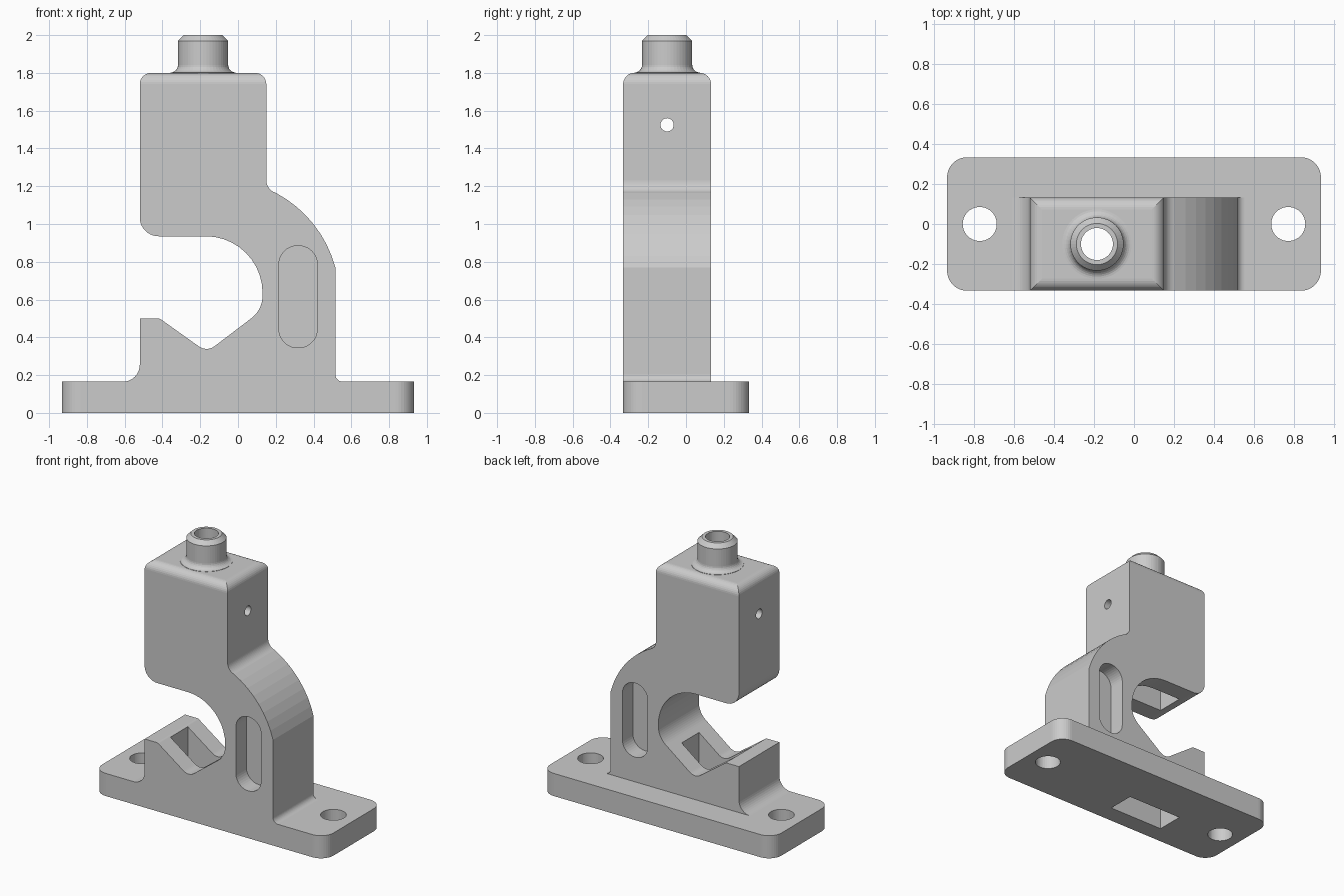
import bpy, bmesh, math
from mathutils import Vector

if "Cube" in bpy.data.objects:
    bpy.data.objects.remove(bpy.data.objects["Cube"])

AX, AY = -0.185, -0.1          # axis of the upper block and spout
Y0, Y1 = -0.333, 0.133         # front and back of the body
MAPS = {'x': lambda u, v, d: (d, u, v),
        'y': lambda u, v, d: (u, d, v),
        'z': lambda u, v, d: (u, v, d)}


def rounded(corners, seg=10):
    """Polygon from (u, v, radius) corners, with rounded corners."""
    pts, n = [], len(corners)
    for i, (u, v, r) in enumerate(corners):
        p = Vector((u, v))
        if r == 0:
            new = [p]
        else:
            a = (Vector(corners[i - 1][:2]) - p).normalized()
            b = (Vector(corners[(i + 1) % n][:2]) - p).normalized()
            half = a.angle(b) / 2
            c = p + (a + b).normalized() * (r / math.sin(half))
            s = p + a * (r / math.tan(half)) - c
            e = p + b * (r / math.tan(half)) - c
            t = s.angle_signed(e)
            new = []
            for k in range(seg + 1):
                w = -t * k / seg
                new.append(c + Vector((s.x * math.cos(w) - s.y * math.sin(w),
                                       s.x * math.sin(w) + s.y * math.cos(w))))
        for q in new:
            if not pts or (q - pts[-1]).length > 1e-4:
                pts.append(q)
    return pts


def circle(u, v, r, n=40):
    return [(u + r * math.cos(2 * math.pi * k / n), v + r * math.sin(2 * math.pi * k / n))
            for k in range(n)]


def rect(u0, u1, v0, v1, r=0):
    return rounded([(u0, v0, r), (u1, v0, r), (u1, v1, r), (u0, v1, r)])


def finish(name, bm):
    bmesh.ops.recalc_face_normals(bm, faces=bm.faces)
    me = bpy.data.meshes.new(name)
    bm.to_mesh(me)
    bm.free()
    ob = bpy.data.objects.new(name, me)
    bpy.context.collection.objects.link(ob)
    return ob


def prism(name, pts, axis, d0, d1, bevel_z=None):
    """Extrude a 2D outline along an axis; optionally round the edges at one height."""
    bm = bmesh.new()
    rings = [[bm.verts.new(MAPS[axis](p[0], p[1], d)) for p in pts] for d in (d0, d1)]
    n = len(pts)
    for ring in rings:
        bm.faces.new(ring)
    for i in range(n):
        j = (i + 1) % n
        bm.faces.new((rings[0][i], rings[0][j], rings[1][j], rings[1][i]))
    bmesh.ops.recalc_face_normals(bm, faces=bm.faces)
    if bevel_z is not None:
        es = [e for e in bm.edges if all(abs(v.co.z - bevel_z) < 1e-4 for v in e.verts)]
        bmesh.ops.bevel(bm, geom=es, offset=0.06, segments=8, profile=0.5, affect='EDGES')
    return finish(name, bm)


def lathe(name, prof, cx, cy, n=48):
    bm = bmesh.new()
    rings = [[bm.verts.new((x, y, z)) for x, y in circle(cx, cy, r, n)] for r, z in prof]
    for a, b in zip(rings, rings[1:]):
        for i in range(n):
            j = (i + 1) % n
            bm.faces.new((a[i], a[j], b[j], b[i]))
    bm.faces.new(rings[0])
    bm.faces.new(rings[-1])
    return finish(name, bm)


def combine(target, tool, op):
    m = target.modifiers.new(op, 'BOOLEAN')
    m.operation, m.solver, m.object = op, 'EXACT', tool
    bpy.context.view_layer.objects.active = target
    bpy.ops.object.modifier_apply(modifier=m.name)
    bpy.data.objects.remove(tool)


# C-shaped body with V rest, curved neck and upper block
neck = [(-0.095 + 0.632 * math.cos(math.radians(62 - 47 * k / 8)),
         0.606 + 0.632 * math.sin(math.radians(62 - 47 * k / 8)), 0) for k in range(9)]
outline = [(-0.61, 0.08, 0), (-0.61, 0.165, 0), (-0.52, 0.165, 0.09), (-0.52, 0.5, 0),
           (-0.415, 0.5, 0.03), (-0.165, 0.322, 0.07), (0.13, 0.546, 0.15),
           (0.13, 0.935, 0.3), (-0.52, 0.935, 0.1), (-0.52, 1.8, 0), (0.15, 1.8, 0),
           (0.15, 1.185, 0.07)] + neck + [(0.515, 0.165, 0.04), (0.555, 0.165, 0),
                                          (0.555, 0.08, 0)]
bracket = prism("clamp_bracket", rounded(outline), 'y', Y0, Y1, bevel_z=1.8)

# Base plate
combine(bracket, prism("base_plate", rect(-0.933, 0.933, -0.333, 0.333, 0.1), 'z', 0, 0.165),
        'UNION')

# Spout with flared foot and chamfered rim
flare = [(0.173 - 0.04 * math.sin(math.radians(a)), 1.842 - 0.04 * math.cos(math.radians(a)))
         for a in range(0, 91, 15)]
spout = [(0.173, 1.74)] + flare + [(0.133, 1.97), (0.103, 2.0)]
combine(bracket, lathe("spout", spout, AX, AY), 'UNION')

# Openings: inner shaft, spout bore, cross pin hole, bolt holes, side pockets
cutters = [prism("shaft", rect(AX - 0.22, AX + 0.22, AY - 0.1, AY + 0.1), 'z', -0.1, 1.67),
           prism("bore", circle(AX, AY, 0.08), 'z', 1.6, 2.1),
           prism("pin_hole", circle(AY, 1.525, 0.035, 24), 'x', -0.7, 0.3)]
for sx in (-1, 1):
    cutters.append(prism("bolt_hole", circle(sx * 0.77, 0, 0.085), 'z', -0.1, 0.3))
for d0, d1 in ((Y0 - 0.1, Y0 + 0.12), (Y1 - 0.12, Y1 + 0.1)):
    cutters.append(prism("pocket", rect(0.216, 0.42, 0.345, 0.885, 0.1), 'y', d0, d1))
for c in cutters:
    c.hide_render = True
    combine(bracket, c, 'DIFFERENCE')
